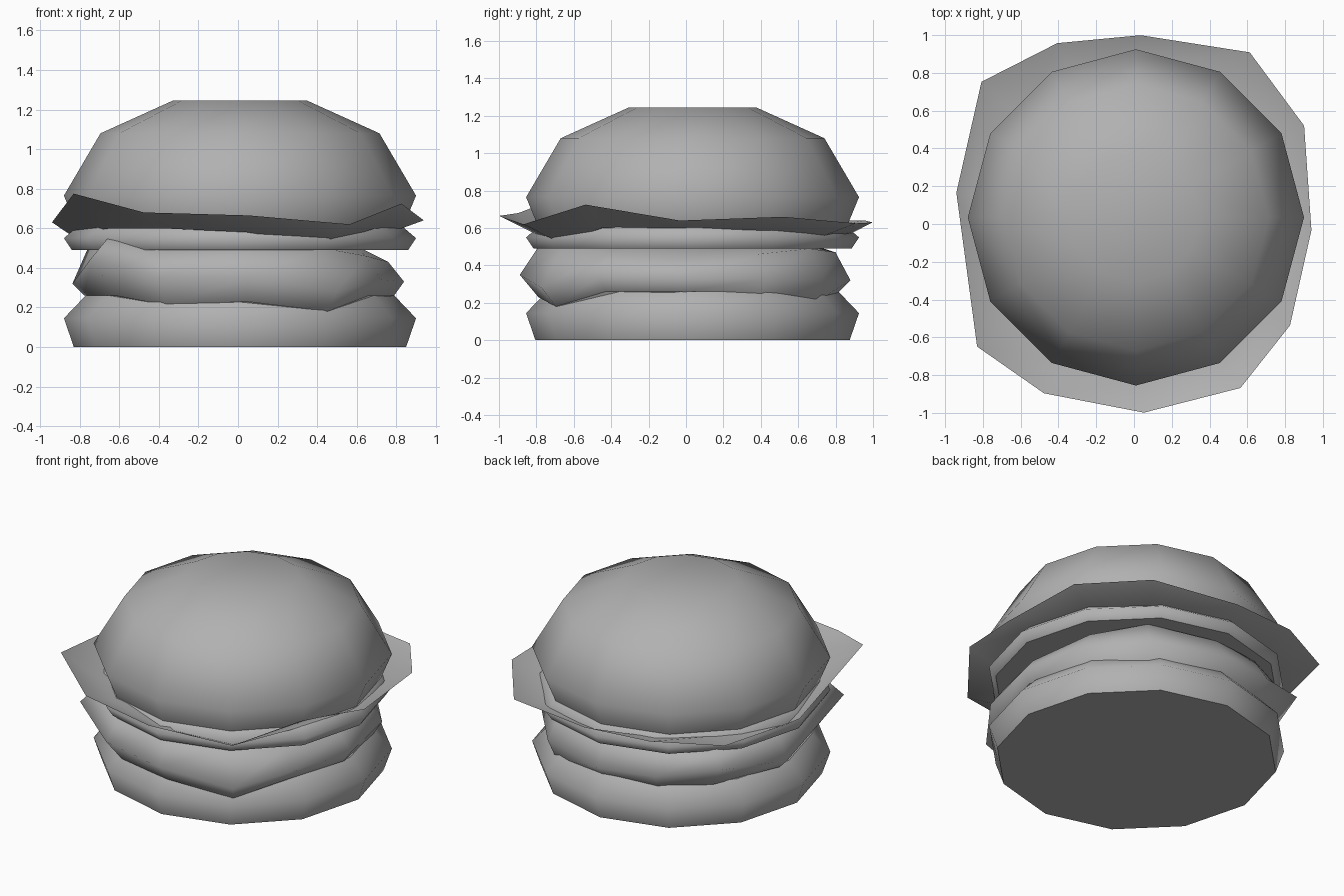
import bpy, bmesh
from math import cos, sin, pi, radians

if "Cube" in bpy.data.objects:
    bpy.data.objects.remove(bpy.data.objects["Cube"])

N = 12
BUN_CENTRE = (0.01, 0.035)
EVEN = [30 * i for i in range(N)]
# Irregular spacing shared by patty and lettuce
RUFFLE = [358, 30, 56, 88, 113, 137, 170, 218, 242, 273, 303, 327]

grey = bpy.data.materials.new("grey")
grey.diffuse_color = (0.44, 0.44, 0.44, 1)
grey.use_nodes = True
grey.node_tree.nodes["Principled BSDF"].inputs["Base Color"].default_value = grey.diffuse_color


def circle(r, z, angles=EVEN, centre=(0, 0)):
    """Ring of N points; r and z may be single values or per-vertex lists."""
    r = r if isinstance(r, list) else [r] * N
    z = z if isinstance(z, list) else [z] * N
    return [(centre[0] + r[i] * cos(radians(a)), centre[1] + r[i] * sin(radians(a)), z[i])
            for i, a in enumerate(angles)]


def loft(name, rings, bottom=True, top=True, sharp_bottom=True, sharp_top=False):
    """Skin rings from first to last, with optional caps."""
    bm = bmesh.new()
    vr = [[bm.verts.new(p) for p in ring] for ring in rings]
    for a, b in zip(vr, vr[1:]):
        for i in range(N):
            j = (i + 1) % N
            bm.faces.new((a[i], a[j], b[j], b[i]))
    for use, ring, sharp in ((bottom, vr[0][::-1], sharp_bottom), (top, vr[-1], sharp_top)):
        if use:
            f = bm.faces.new(ring)
            for e in f.edges:
                e.smooth = not sharp
    for f in bm.faces:
        f.smooth = True
    me = bpy.data.meshes.new(name)
    bm.to_mesh(me)
    bm.free()
    me.materials.append(grey)
    ob = bpy.data.objects.new(name, me)
    bpy.context.collection.objects.link(ob)
    return ob


def bun(name, profile, **kw):
    return loft(name, [circle(r, z, centre=BUN_CENTRE) for r, z in profile], **kw)


# Three bread layers
bun("bottom_bun", [(0.84, 0), (0.89, 0.145), (0.78, 0.26)], sharp_top=True)
bun("middle_bun", [(0.85, 0.49), (0.89, 0.55), (0.82, 0.61)], sharp_top=True)
bun("top_bun", [(0.82, 0.595), (0.89, 0.765), (0.705, 1.08), (0.34, 1.245)])

# Uneven patty
low = [.26, .22, .20, .23, .22, .25, .26, .26, .21, .23, .18, .26]
high = [.43, .46, .49, .47, .49, .50, .50, .545, .49, .50, .50, .46]
mid = [.33, .33, .32, .32, .34, .42, .32, .45, .35, .35, .28, .34]
low_r = [.79, .79, .83, .79, .79, .80, .79, .79, .77, .79, .83, .79]
mid_r = [.84, .86, .88, .88, .89, .97, .85, .94, .88, .89, .92, .86]
high_r = [.76, .77, .80, .80, .80, .85, .77, .84, .78, .79, .79, .77]
loft("patty", [circle(low_r, low, RUFFLE), circle(mid_r, mid, RUFFLE),
               circle(high_r, high, RUFFLE), circle(.58, .52, RUFFLE)])

# Ruffled lettuce sheet
rim_r = [.94, 1.04, 1.096, 1.0, 1.04, 1.104, .955, 1.054, 1.015, 1.0, 1.035, .985]
rim_z = [.64, .66, .625, .63, .64, .64, .63, .775, .68, .665, .62, .725]
dip_r = [.83, .83, .83, .84, .83, .83, .85, .83, .83, .83, .80, .83]
dip_z = [.60, .57, .54, .55, .57, .58, .56, .60, .60, .58, .52, .60]
loft("lettuce", [circle(rim_r, rim_z, RUFFLE), circle(dip_r, dip_z, RUFFLE),
                 circle(.6, .62, RUFFLE)], bottom=False)
